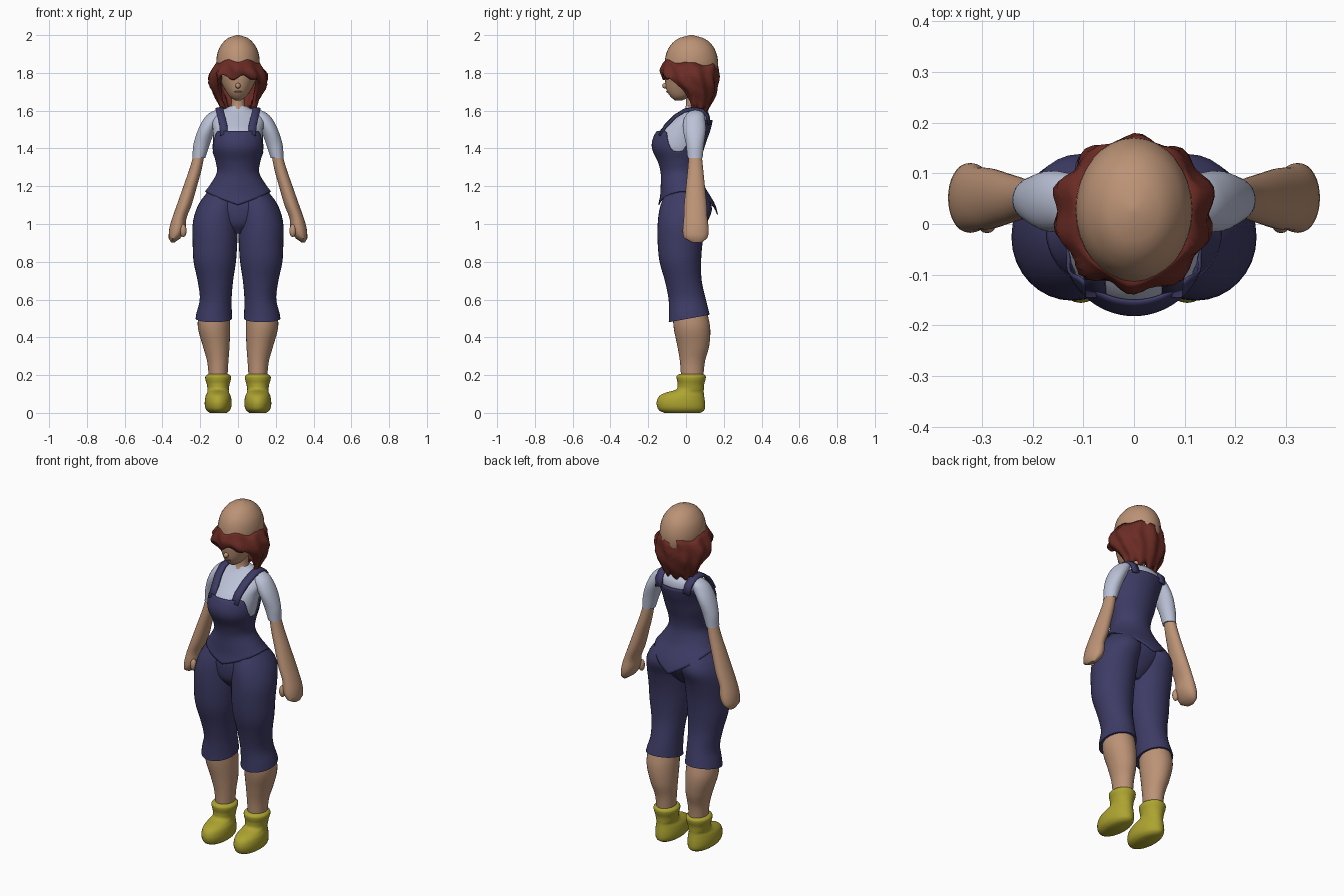
import bpy, bmesh, math
from mathutils import Vector

cube = bpy.data.objects.get("Cube")
if cube:
    bpy.data.objects.remove(cube, do_unlink=True)


def material(name, r, g, b):
    m = bpy.data.materials.new(name)
    m.use_nodes = True
    m.diffuse_color = (r, g, b, 1)
    bsdf = m.node_tree.nodes["Principled BSDF"]
    bsdf.inputs["Base Color"].default_value = (r, g, b, 1)
    bsdf.inputs["Roughness"].default_value = 0.8
    return m


SKIN = material("skin", 0.50, 0.29, 0.18)
DENIM = material("navy denim", 0.047, 0.044, 0.13)
SHIRT = material("pale shirt", 0.50, 0.54, 0.68)
HAIR = material("auburn hair", 0.15, 0.025, 0.018)
SHOE = material("yellow shoe", 0.42, 0.37, 0.03)
LIPS = material("lips", 0.30, 0.13, 0.09)


def finish(name, bm, mat, mirror=False, thickness=0, angle=40):
    """Turn a bmesh into a shaded object, optionally mirrored or thickened."""
    bmesh.ops.recalc_face_normals(bm, faces=bm.faces)
    mesh = bpy.data.meshes.new(name)
    bm.to_mesh(mesh)
    bm.free()
    mesh.materials.append(mat)
    obj = bpy.data.objects.new(name, mesh)
    bpy.context.collection.objects.link(obj)
    bpy.ops.object.select_all(action="DESELECT")
    obj.select_set(True)
    bpy.context.view_layer.objects.active = obj
    bpy.ops.object.shade_smooth_by_angle(angle=math.radians(angle))
    if thickness:
        mod = obj.modifiers.new("thickness", "SOLIDIFY")
        mod.thickness = thickness
        mod.offset = -1
    if mirror:
        obj.modifiers.new("mirror", "MIRROR")
    return obj


def sample(keys, z):
    """Smoothly interpolate key rings (z, centre x, half width, front y, back y)."""
    z = min(max(z, keys[0][0]), keys[-1][0])
    i = max(k for k in range(len(keys) - 1) if keys[k][0] <= z)
    a, b = Vector(keys[i]), Vector(keys[i + 1])
    p, n = Vector(keys[max(i - 1, 0)]), Vector(keys[min(i + 2, len(keys) - 1)])
    h = b[0] - a[0]
    ta, tb = (b - p) * (h / (b[0] - p[0])), (n - a) * (h / (n[0] - a[0]))
    t = (z - a[0]) / h
    u = 1 - t
    return (a * (1 + 2 * t) + ta * t) * u * u + (b * (1 + 2 * u) - tb * u) * t * t


def loft(name, keys, mat, low=None, high=None, rows=24, seg=32, grow=0,
         bump=None, caps=True, **options):
    """Stack elliptical rings; low and high give the edge height at each angle."""
    bm = bmesh.new()
    rings = []
    for r in range(rows + 1):
        ring = []
        for s in range(seg):
            a = math.tau * s / seg
            z0 = low(a) if low else keys[0][0]
            z1 = high(a) if high else keys[-1][0]
            z = z0 + (z1 - z0) * r / rows
            _, cx, rx, front, back = sample(keys, z)
            k = bump(a, z) if bump else 1
            x = cx + (rx + grow) * k * math.cos(a)
            y = (front + back) / 2 + ((back - front) / 2 + grow) * k * math.sin(a)
            ring.append(bm.verts.new((x, y, z)))
        rings.append(ring)
    for lo, hi in zip(rings, rings[1:]):
        for s in range(seg):
            t = (s + 1) % seg
            bm.faces.new((lo[s], lo[t], hi[t], hi[s]))
    if caps:
        bm.faces.new(rings[0][::-1])
        bm.faces.new(rings[-1])
    return finish(name, bm, mat, **options)


def ball(name, centre, size, mat, **options):
    bm = bmesh.new()
    bmesh.ops.create_uvsphere(bm, u_segments=16, v_segments=10, radius=1)
    bmesh.ops.scale(bm, vec=size, verts=bm.verts)
    bmesh.ops.translate(bm, vec=centre, verts=bm.verts)
    return finish(name, bm, mat, **options)


def ease(v, start, end):
    t = min(max((v - start) / (end - start), 0), 1)
    return t * t * (3 - 2 * t)


# Head, neck and face
loft("head", [(1.655, 0, .015, -.06, -.02), (1.67, 0, .04, -.078, .02),
              (1.70, 0, .062, -.1, .08), (1.75, 0, .09, -.11, .14),
              (1.80, 0, .108, -.113, .165), (1.86, 0, .115, -.113, .17),
              (1.92, 0, .104, -.098, .155), (1.96, 0, .08, -.07, .127),
              (1.985, 0, .052, -.035, .09), (2.0, 0, .008, .02, .036)], SKIN)
loft("neck", [(1.58, 0, .05, -.02, .09), (1.63, 0, .036, .0, .075),
              (1.72, 0, .036, -.01, .07)], SKIN, rows=8)
ball("nose", (0, -.11, 1.732), (.014, .016, .015), SKIN)
ball("mouth", (0, -.097, 1.70), (.02, .008, .005), LIPS)


# Wavy hair band, short over the face and long at the back
def hair_low(a):
    return 1.775 - .17 * ease(math.sin(a), -.8, -.35) + .014 * math.cos(9 * a)


def hair_high(a):
    return 1.853 - .012 * math.sin(a) + .008 * math.cos(6 * a)


def hair_bump(a, z):
    fade = ease(z, 1.87, 1.80)
    return 1 + fade * (.05 * math.cos(10 * a + 9 * z) + .03 * math.sin(5 * a + 60 * z))


loft("hair", [(1.59, 0, .085, .0, .11), (1.65, 0, .108, -.02, .14),
              (1.70, 0, .135, -.06, .16), (1.75, 0, .155, -.11, .168),
              (1.80, 0, .15, -.132, .168), (1.84, 0, .122, -.126, .17),
              (1.88, 0, .105, -.108, .16)], HAIR, hair_low, hair_high,
     rows=9, seg=60, bump=hair_bump, caps=False, thickness=.025)

# Torso profile shared by the shirt and the overalls
torso = [(1.04, 0, .21, -.145, .16), (1.10, 0, .20, -.135, .143),
         (1.15, 0, .178, -.125, .115), (1.2, 0, .14, -.122, .085),
         (1.27, 0, .101, -.122, .062), (1.33, 0, .106, -.137, .064),
         (1.4, 0, .127, -.168, .084), (1.45, 0, .131, -.164, .1),
         (1.5, 0, .133, -.135, .118), (1.55, 0, .14, -.075, .128),
         (1.59, 0, .115, -.025, .118), (1.61, 0, .07, -.005, .095),
         (1.625, 0, .042, .0, .08)]
loft("shirt_body", torso, SHIRT, low=lambda a: 1.25, rows=30, seg=40)
loft("sleeves", [(1.35, .207, .034, .008, .088), (1.42, .193, .043, .0, .095),
                 (1.5, .165, .046, -.015, .105), (1.56, .132, .047, -.01, .1),
                 (1.59, .113, .035, .01, .09), (1.605, .1, .012, .035, .065)],
     SHIRT, mirror=True)


# Overalls top with a pointed hem, bib and back panel
def vest_low(a):
    drop = .07 if math.sin(a) < 0 else .12
    return 1.17 - drop * (1 - abs(math.cos(a)))


def vest_high(a):
    s = math.sin(a)
    return 1.385 + (.105 if s < 0 else .165) * ease(abs(s), .15, .7)


loft("overalls_top", torso, DENIM, vest_low, vest_high, rows=32, seg=64,
     grow=.006, caps=False, thickness=.006)

# Shoulder straps
bm = bmesh.new()
path = [(.075, -.145, 1.475), (.078, -.112, 1.525), (.09, -.062, 1.575),
        (.098, -.01, 1.607), (.1, .045, 1.618), (.1, .09, 1.607),
        (.095, .118, 1.58), (.09, .131, 1.53)]
rows = [[bm.verts.new((x + side * .02, y, z - side * .004)) for side in (-1, 1)]
        for x, y, z in path]
for p, q in zip(rows, rows[1:]):
    bm.faces.new((p[0], p[1], q[1], q[0]))
finish("straps", bm, DENIM, mirror=True, thickness=.014)

# Trousers
loft("hips", [(.95, 0, .04, -.08, .03), (1.0, 0, .11, -.12, .08),
              (1.08, 0, .185, -.13, .125), (1.15, 0, .17, -.12, .11),
              (1.22, 0, .12, -.115, .07)], DENIM)
loft("trouser_legs", [(.47, .128, .098, -.092, .13), (.52, .127, .095, -.09, .125),
                      (.6, .118, .084, -.092, .105), (.7, .12, .094, -.112, .083),
                      (.8, .123, .112, -.14, .08), (.9, .122, .118, -.15, .088),
                      (1.0, .12, .12, -.15, .11), (1.08, .107, .113, -.14, .138),
                      (1.14, .088, .098, -.12, .115), (1.19, .07, .07, -.1, .08)],
     DENIM, low=lambda a: .5 + .02 * math.sin(a), mirror=True)

# Bare lower legs
loft("lower_legs", [(.17, .105, .048, -.025, .09), (.27, .107, .056, -.032, .1),
                    (.35, .115, .07, -.045, .122), (.45, .127, .085, -.065, .128),
                    (.54, .127, .082, -.07, .11)], SKIN, mirror=True)

# Arms with mitten hands
loft("arms", [(.903, .345, .01, .03, .085), (.915, .34, .025, .0, .105),
              (.94, .33, .037, -.015, .118), (.98, .32, .043, -.017, .12),
              (1.03, .311, .038, -.012, .113), (1.1, .285, .039, -.01, .11),
              (1.2, .253, .036, .0, .1), (1.3, .222, .032, .01, .09),
              (1.4, .2, .027, .018, .08)], SKIN, mirror=True)
ball("thumbs", (.29, .0, .965), (.018, .018, .034), SKIN, mirror=True)

# Ankle shoes
loft("shoes", [(.0, .105, .045, -.115, .075), (.012, .105, .06, -.14, .095),
               (.03, .105, .069, -.152, .101), (.06, .105, .071, -.155, .1),
               (.09, .105, .066, -.14, .096), (.108, .105, .058, -.105, .094),
               (.122, .105, .056, -.055, .094), (.15, .105, .06, -.044, .096),
               (.18, .105, .068, -.049, .104), (.197, .105, .066, -.048, .103),
               (.206, .105, .052, -.035, .09)], SHOE, rows=36, mirror=True, angle=60)
